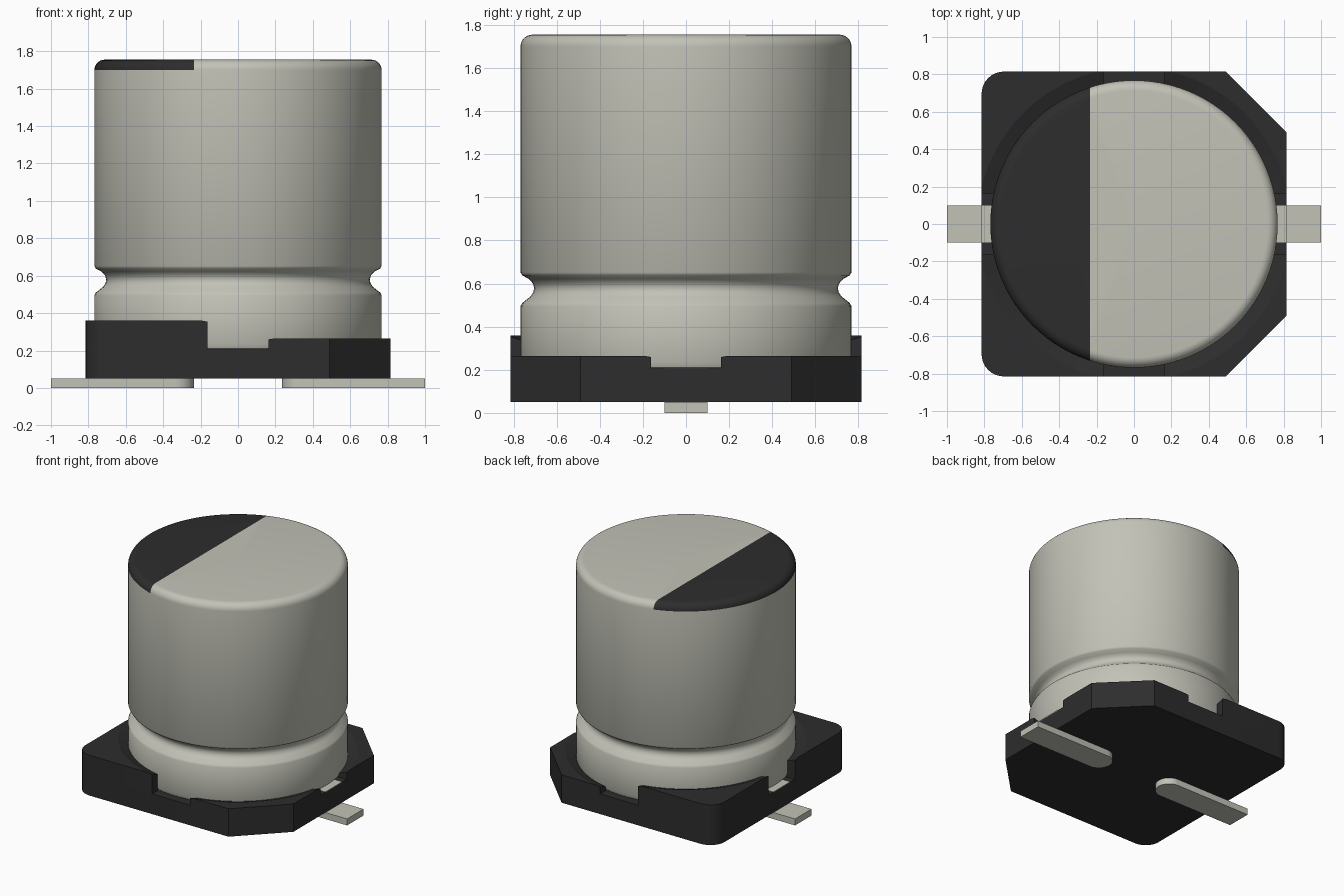
import bpy, bmesh, math
from mathutils import Vector

cube = bpy.data.objects.get("Cube")
if cube:
    bpy.data.objects.remove(cube, do_unlink=True)


def material(name, color):
    m = bpy.data.materials.new(name)
    m.diffuse_color = (*color, 1)
    m.use_nodes = True
    m.node_tree.nodes["Principled BSDF"].inputs["Base Color"].default_value = (*color, 1)
    return m


METAL = material("pale metal", (0.54, 0.54, 0.475))
BLACK = material("black plastic", (0.026, 0.026, 0.026))


def finish(name, bm, mats, angle=30):
    bmesh.ops.recalc_face_normals(bm, faces=bm.faces)
    mesh = bpy.data.meshes.new(name)
    bm.to_mesh(mesh)
    bm.free()
    for m in mats:
        mesh.materials.append(m)
    ob = bpy.data.objects.new(name, mesh)
    bpy.context.collection.objects.link(ob)
    bpy.ops.object.select_all(action='DESELECT')
    ob.select_set(True)
    bpy.context.view_layer.objects.active = ob
    bpy.ops.object.shade_smooth_by_angle(angle=math.radians(angle))
    return ob


def prism(name, outline, z0, z1, mat):
    bm = bmesh.new()
    face = bm.faces.new([bm.verts.new((x, y, z0)) for x, y in outline])
    ext = bmesh.ops.extrude_face_region(bm, geom=[face])
    verts = [g for g in ext["geom"] if isinstance(g, bmesh.types.BMVert)]
    bmesh.ops.translate(bm, verts=verts, vec=(0, 0, z1 - z0))
    return finish(name, bm, [mat])


def arc(cx, cy, r, a0, a1, n):
    return [(cx + r * math.cos(math.radians(a0 + (a1 - a0) * i / n)),
             cy + r * math.sin(math.radians(a0 + (a1 - a0) * i / n))) for i in range(n + 1)]


# Base: two rounded corners at -x, two chamfered corners at +x
W, CH, RD, NOTCH = 0.815, 0.49, 0.12, 0.162
FLOOR, LOW, TALL = 0.205, 0.265, 0.36
rounded = arc(-W + RD, W - RD, RD, 90, 180, 8)
chamfer = [(CH, W), (W, CH)]


def flip(points):
    return [(x, -y) for x, y in points]


prism("base_slab", chamfer[::-1] + rounded + flip(rounded)[::-1] + flip(chamfer),
      0.05, FLOOR, BLACK)


# Raised corners, each with a shallow sloping dish around the can
def corner(name, outer, sx, top):
    n, rim, can = NOTCH, 0.838, 0.76
    a = math.degrees(math.acos(n / can))
    a_out = math.degrees(math.acos(W / rim))
    pts_in = arc(0, 0, can, a, 90 - a, 16)
    pts_in = [(sx * x, y) for x, y in pts_in]
    mid = [(sx * x, y) for x, y in arc(0, 0, rim, 90 - a_out, a_out, 16)]
    for side, s in (("back", 1), ("front", -1)):
        bm = bmesh.new()

        def ring(points, z):
            return [bm.verts.new((x, s * y, z)) for x, y in points]
        # inner wall runs from the y side to the x side
        inner = ring(pts_in, top - 0.03)
        rim_v = ring(mid, top)
        end_y = bm.verts.new((sx * n, s * W, top - 0.006))
        end_x = bm.verts.new((sx * W, s * n, top - 0.006))
        out = ring(outer, top)
        for i in range(16):
            bm.faces.new((inner[i], inner[i + 1], rim_v[i + 1], rim_v[i]))
        bm.faces.new((inner[0], rim_v[0], end_y))
        bm.faces.new((inner[-1], end_x, rim_v[-1]))
        bm.faces.new(rim_v + out[::-1])
        # walls down to the slab
        loop = inner + [end_x, rim_v[-1]] + out[::-1] + [rim_v[0], end_y]
        low = [bm.verts.new((v.co.x, v.co.y, FLOOR - 0.01)) for v in loop]
        for i in range(len(loop)):
            j = (i + 1) % len(loop)
            bm.faces.new((loop[i], loop[j], low[j], low[i]))
        bm.faces.new(low)
        finish(f"base_{side}_{name}", bm, [BLACK], 15)


corner("tall_corner", rounded, -1, TALL)
corner("low_corner", chamfer, 1, LOW)

# Can: revolved profile with a crimp groove and rounded rims
R, TOP, F = 0.768, 1.755, 0.055
profile = [(0, 0.2), (R - 0.035, 0.2), (R - 0.01, 0.21), (R, 0.235), (R, 0.495), (R - 0.008, 0.51),
           (0.722, 0.54), (0.708, 0.56), (0.705, 0.58), (0.71, 0.6), (0.73, 0.622),
           (R - 0.008, 0.638), (R, 0.652)]
profile += arc(R - F, TOP - F, F, 0, 90, 7) + [(0, TOP)]
bm = bmesh.new()
pv = [bm.verts.new((r, 0, z)) for r, z in profile]
pe = [bm.edges.new((pv[i], pv[i + 1])) for i in range(len(pv) - 1)]
bmesh.ops.spin(bm, geom=pv + pe, cent=(0, 0, 0), axis=(0, 0, 1),
               angle=2 * math.pi, steps=96, use_duplicate=False)
bmesh.ops.remove_doubles(bm, verts=bm.verts, dist=0.0005)

# Black polarity mark on the top and its rim
MARK = -0.235
upper = [f for f in bm.faces if f.calc_center_median().z > TOP - F]
geom = set(upper) | {e for f in upper for e in f.edges} | {v for f in upper for v in f.verts}
bmesh.ops.bisect_plane(bm, geom=list(geom), dist=1e-5,
                       plane_co=Vector((MARK, 0, 0)), plane_no=Vector((1, 0, 0)))
for f in bm.faces:
    c = f.calc_center_median()
    f.material_index = int(c.z > TOP - F and c.x < MARK)
finish("can", bm, [METAL, BLACK], 35)

# Leads with round inner ends, and the metal tabs in the side notches
for name, s in (("left", 1), ("right", -1)):
    lead = [(1, -0.1), (1, 0.1)] + arc(0.335, 0, 0.1, 90, 270, 16)
    prism(name + "_lead", [(s * x, y) for x, y in lead], 0, 0.05, METAL)
    tab = [(0.72, -0.1), (W, -0.1), (W, 0.1), (0.72, 0.1)]
    prism(name + "_notch_tab", [(s * x, y) for x, y in tab], FLOOR - 0.002, FLOOR + 0.004, METAL)
